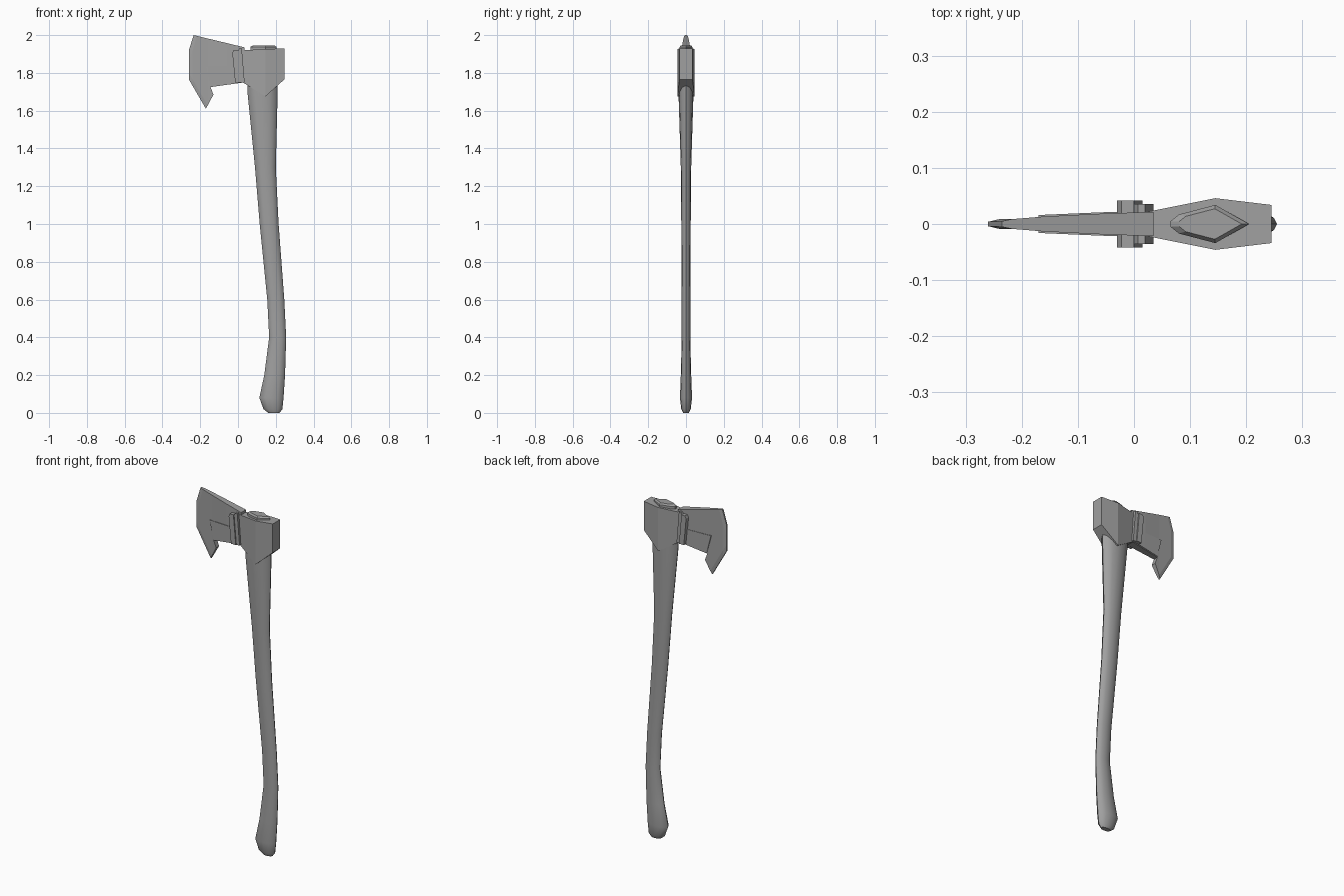
import bpy, bmesh
from math import cos, sin, pi, sqrt

cube = bpy.data.objects.get("Cube")
if cube:
    bpy.data.objects.remove(cube, do_unlink=True)

grey = bpy.data.materials.new("plain grey")
grey.use_nodes = True
grey.diffuse_color = (0.35, 0.35, 0.35, 1)
shader = grey.node_tree.nodes["Principled BSDF"]
shader.inputs["Base Color"].default_value = grey.diffuse_color


def finish(bm, name):
    bmesh.ops.recalc_face_normals(bm, faces=bm.faces[:])
    mesh = bpy.data.meshes.new(name)
    bm.to_mesh(mesh)
    bm.free()
    mesh.materials.append(grey)
    part = bpy.data.objects.new(name, mesh)
    bpy.context.collection.objects.link(part)
    return part


def loft(name, rings):
    """Skin a stack of equal rings and cap both ends."""
    bm = bmesh.new()
    rows = [[bm.verts.new(point) for point in ring] for ring in rings]
    for lower, upper in zip(rows, rows[1:]):
        for i in range(len(lower)):
            bm.faces.new((lower[i - 1], lower[i], upper[i], upper[i - 1]))
    bm.faces.new(rows[0])
    bm.faces.new(rows[-1])
    return finish(bm, name)


def slab(name, outline, thickness, creases=()):
    """Side outline cut along crease planes, then shaped by a thickness rule."""
    bm = bmesh.new()
    sides = [[bm.verts.new((x, side, z)) for x, z in outline] for side in (-1, 1)]
    front, back = sides
    bm.faces.new(front)
    bm.faces.new(back)
    for i in range(len(outline)):
        bm.faces.new((front[i - 1], front[i], back[i], back[i - 1]))
    for position, normal in creases:
        bmesh.ops.bisect_plane(bm, geom=bm.verts[:] + bm.edges[:] + bm.faces[:],
                               plane_co=position, plane_no=normal)
    for vert in bm.verts:
        vert.co.y *= thickness(vert.co.x, vert.co.z)
    return finish(bm, name)


# Handle: height, centre and half width; its depth is half its width
def oval(height, centre, radius, sides=12):
    angles = [2 * pi * i / sides for i in range(sides)]
    return [(centre + radius * cos(a), radius / 2 * sin(a), height) for a in angles]


stations = [(0, 0.19, 0.03), (0.02, 0.185, 0.05), (0.08, 0.177, 0.064),
            (0.2, 0.194, 0.055), (0.4, 0.21, 0.045), (0.6, 0.2, 0.045),
            (1, 0.165, 0.05), (1.3, 0.145, 0.055), (1.7, 0.13, 0.08), (1.8, 0.13, 0.08)]
handle = loft("handle", [oval(*station) for station in stations])
bpy.ops.object.select_all(action='DESELECT')
handle.select_set(True)
bpy.context.view_layer.objects.active = handle
bpy.ops.object.shade_smooth_by_angle(angle=0.7)

# Wedge-shaped end of the handle showing through the top of the head
wedge = [(0.065, 0), (0.005, 0.034), (-0.06, 0.017), (-0.075, 0.005)]
wedge += [(x, -y) for x, y in reversed(wedge[1:])]


def wedge_ring(height, scale):
    return [(0.14 + x * scale, y * scale, height) for x, y in wedge]


loft("handle_end", [wedge_ring(1.9, 1), wedge_ring(1.937, 1), wedge_ring(1.946, 0.8)])

# Head socket and poll: widest over the handle
middle = 0.145


def socket_thickness(x, z):
    slope = 0.2 if x < middle else 0.12
    return 0.046 - slope * abs(x - middle)


slab("head_socket",
     [(0.025, 1.92), (0.245, 1.93), (0.245, 1.765), (middle, 1.675), (0.025, 1.75)],
     socket_thickness, [((middle, 0, 0), (1, 0, 0))])

# Blade: thin at three cutting edges, thickening towards the socket
front = -0.26
cutting_edges = [(1.92, -0.3), (1.92, 0), (1.765, 0.58)]


def blade_thickness(x, z):
    inset = min(x - front + tilt * (z - level) for level, tilt in cutting_edges)
    return 0.004 + 0.033 * sqrt(max(inset, 0))


creases = [((front + 0.02, 0, level), (1, 0, tilt)) for level, tilt in cutting_edges]
creases += [((x, 0, 0), (1, 0, 0)) for x in (-0.16, -0.06)]
slab("blade",
     [(0.035, 1.935), (-0.235, 2), (front, 1.92), (front, 1.765), (-0.17, 1.61),
      (-0.13, 1.685), (-0.145, 1.725), (0.035, 1.75)],
     blade_thickness, creases)

# Slightly raised cheek on the blade
slab("blade_cheek", [(0.01, 1.835), (-0.17, 1.835), (-0.143, 1.73), (0.01, 1.752)],
     lambda x, z: blade_thickness(x, z) + 0.002, creases[-2:])


# Leaning collar and strap between blade and socket
def leaning_bar(name, left, right, top, half_depth):
    lean, bottom = 0.015, 1.75
    slab(name, [(left, top - lean), (left + lean / 2, top), (right, top),
                (right + lean, bottom), (left + lean, bottom)],
         lambda x, z: half_depth)


leaning_bar("collar", 0, 0.02, 1.93, 0.036)
leaning_bar("strap", -0.03, 0, 1.92, 0.042)
